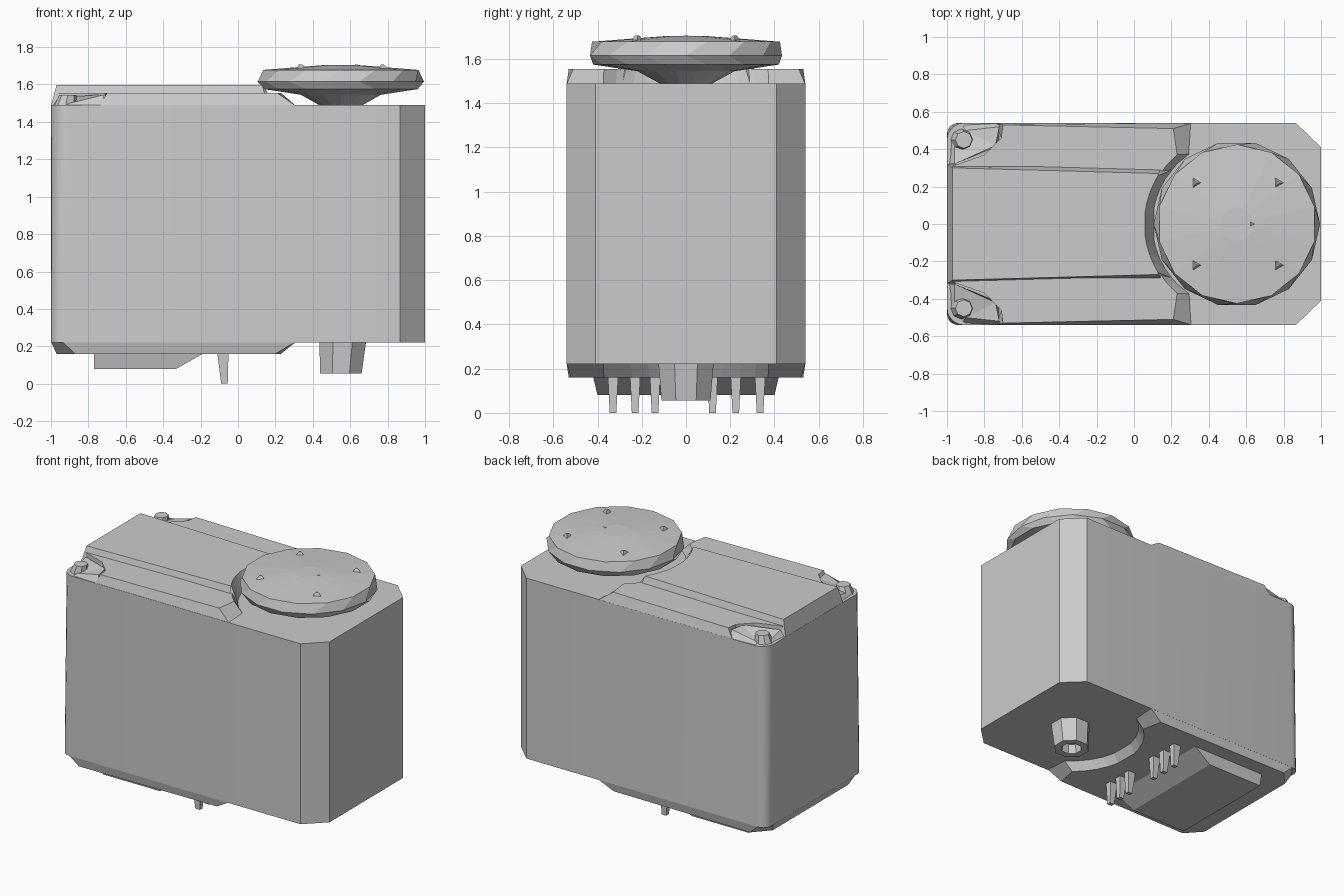
import bpy
import bmesh
from math import sin, cos, pi, radians

cube = bpy.data.objects.get("Cube")
if cube:
    bpy.data.objects.remove(cube)

grey = bpy.data.materials.new("plain_grey")
grey.use_nodes = True
colour = (0.6, 0.6, 0.6, 1)
grey.diffuse_color = colour
grey.node_tree.nodes["Principled BSDF"].inputs["Base Color"].default_value = colour

CAP_X = 0.55


def loft(name, rings, smooth=False):
    """Skin matching rings of points and close both ends."""
    bm = bmesh.new()
    loops = [[bm.verts.new(p) for p in ring] for ring in rings]
    for a, b in zip(loops, loops[1:]):
        for i in range(len(a)):
            j = (i + 1) % len(a)
            bm.faces.new((a[i], a[j], b[j], b[i]))
    bm.faces.new(loops[0][::-1])
    bm.faces.new(loops[-1])
    bmesh.ops.recalc_face_normals(bm, faces=bm.faces)
    bmesh.ops.triangulate(bm, faces=[f for f in bm.faces if len(f.verts) > 4])
    mesh = bpy.data.meshes.new(name)
    bm.to_mesh(mesh)
    bm.free()
    mesh.materials.append(grey)
    obj = bpy.data.objects.new(name, mesh)
    bpy.context.collection.objects.link(obj)
    if smooth:
        bpy.ops.object.select_all(action="DESELECT")
        obj.select_set(True)
        bpy.context.view_layer.objects.active = obj
        bpy.ops.object.shade_smooth_by_angle(angle=radians(30))
    return obj


def circle(r, z, n, x=0, y=0, turn=0.0):
    return [(x + r * cos(2 * pi * (i + turn) / n),
             y + r * sin(2 * pi * (i + turn) / n), z) for i in range(n)]


def mirrored(half, z):
    """Close a front half outline by mirroring it to the back."""
    return [(x, y, z) for x, y in half] + [(x, -y, z) for x, y in reversed(half)]


def rect(x0, x1, y0, y1, z):
    return [(x0, y0, z), (x1, y0, z), (x1, y1, z), (x0, y1, z)]


def bay(r, spread, n=5):
    """Concave arc around the cap, from the front to just before the centre."""
    return [(CAP_X - r * cos(spread * (1 - i / n)),
             -r * sin(spread * (1 - i / n))) for i in range(n)]


# Tank body: rounded on one end, chamfered on the other
def body_outline(r):
    corner = [(-1 + r - r * cos(a), -0.54 + r - r * sin(a))
              for a in (i * pi / 10 for i in range(6))]
    return corner + [(0.865, -0.54), (1, -0.41)]


loft("tank_body", [mirrored(body_outline(0.06), 0.22),
                   mirrored(body_outline(0.09), 1.49)], smooth=True)

# Side shelves on the top, curved around the cap
notch = [(-0.97, -0.31), (-0.8, -0.37), (-0.71, -0.46)]
loft("top_shelf", [
    mirrored(notch + [(-0.74, -0.54), (0.31, -0.54)] + bay(0.45, 0.98), 1.485),
    mirrored(notch + [(-0.70, -0.53), (0.21, -0.51)] + bay(0.49, 0.86), 1.555)])

# Raised central deck
loft("top_deck", [
    mirrored([(-1, -0.32), (0.16, -0.32)] + bay(0.45, 0.7), 1.485),
    mirrored([(-0.97, -0.30), (0.13, -0.27)] + bay(0.495, 0.55), 1.598)])

# Corner pockets with a raised knob each
for side, label in ((-1, "front"), (1, "back")):
    loft(label + "_corner_pocket", [
        [(-0.99, side * 0.32, 1.485), (-0.98, side * 0.48, 1.485),
         (-0.92, side * 0.53, 1.485), (-0.72, side * 0.54, 1.485),
         (-0.72, side * 0.42, 1.485)],
        [(-0.96, side * 0.32, 1.53), (-0.96, side * 0.45, 1.50),
         (-0.9, side * 0.50, 1.50), (-0.72, side * 0.52, 1.545),
         (-0.74, side * 0.42, 1.545)]])
    loft(label + "_corner_knob", [circle(0.06, 1.49, 8, -0.92, side * 0.45),
                                  circle(0.045, 1.545, 8, -0.91, side * 0.45)])

# Lower step under the tank
loft("bottom_step", [
    mirrored([(-1, -0.46), (-0.94, -0.54), (0.31, -0.54)] + bay(0.45, 0.98), 0.225),
    mirrored([(-0.97, -0.42), (-0.87, -0.53), (0.2, -0.52)] + bay(0.49, 0.86), 0.16)])

# Bottom pad with a sloping end
loft("bottom_pad", [rect(-0.77, -0.18, -0.42, 0.42, 0.165),
                    rect(-0.77, -0.33, -0.40, 0.40, 0.08)])

# Hollow outlet under the cap end
loft("bottom_outlet", [circle(0.135, 0.225, 8, 0.56, turn=0.5),
                       circle(0.12, 0.055, 8, 0.55, turn=0.5),
                       circle(0.07, 0.055, 8, 0.55, turn=0.5),
                       circle(0.06, 0.12, 8, 0.55, turn=0.5)])

# Row of tapered contact pins
for i, y in enumerate((-0.33, -0.23, -0.14, 0.12, 0.225, 0.335)):
    loft(f"contact_pin_{i + 1}", [
        rect(-0.115, -0.05, y - 0.025, y + 0.025, 0.2),
        rect(-0.09, -0.055, y - 0.015, y + 0.015, 0)])

# Faceted cap: neck, flared underside, staggered rim and shallow crown
SIDES = 14
loft("cap", [circle(0.11, 1.485, SIDES, CAP_X, turn=0.5),
             circle(0.22, 1.545, SIDES, CAP_X, turn=0.5),
             circle(0.42, 1.575, SIDES, CAP_X, turn=0.5),
             circle(0.445, 1.615, SIDES, CAP_X),
             circle(0.425, 1.678, SIDES, CAP_X, turn=0.5),
             circle(0.09, 1.704, SIDES, CAP_X, turn=0.5)])

# Small marks on the cap
for i, (x, y) in enumerate(((0.33, -0.22), (0.33, 0.22), (0.77, -0.22),
                            (0.77, 0.22), (0.63, 0))):
    loft(f"cap_mark_{i + 1}", [circle(0.035, 1.68, 3, x, y),
                               circle(0.01, 1.707, 3, x, y)])
